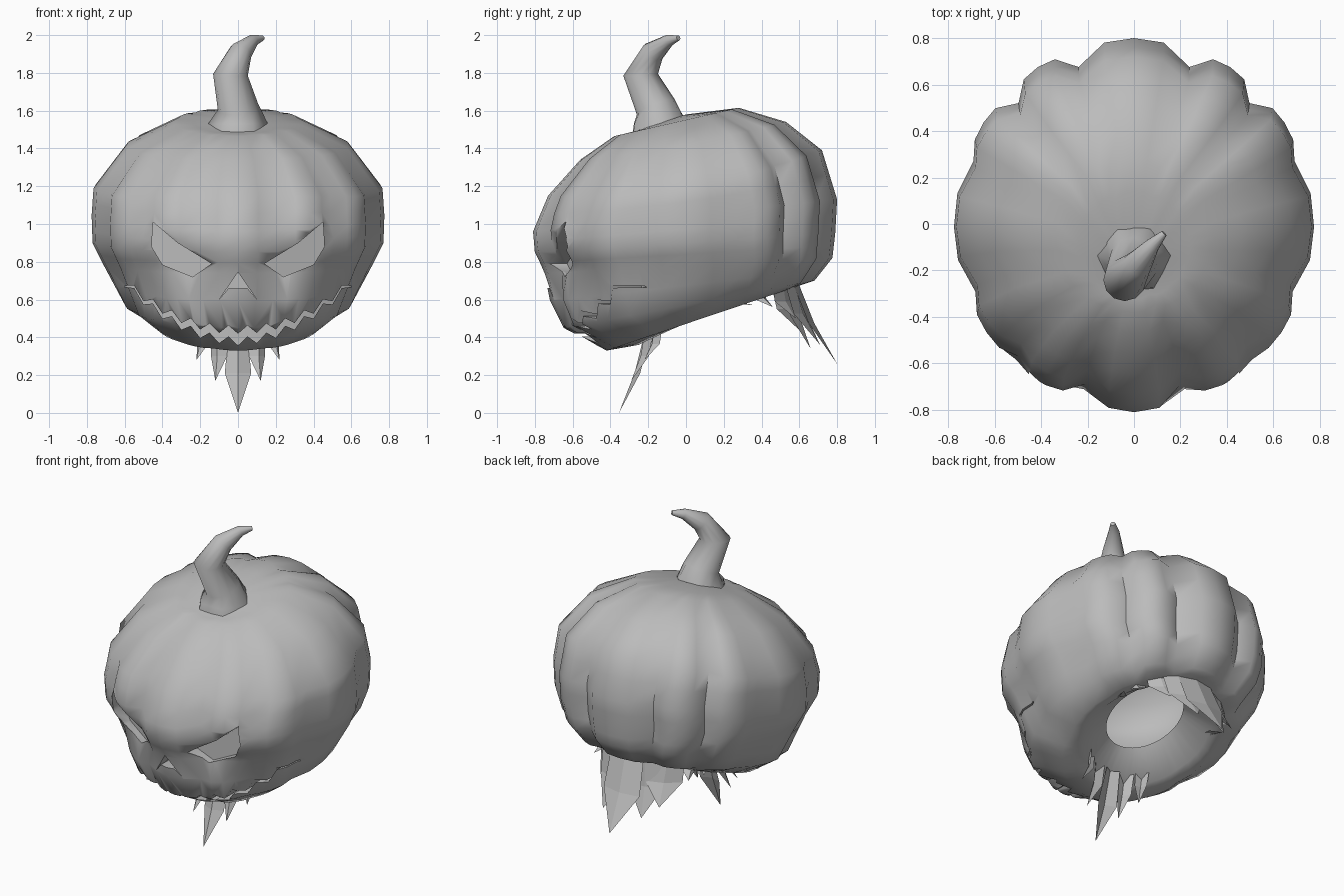
import bpy, bmesh, math
from mathutils import Vector

cube = bpy.data.objects.get("Cube")
if cube:
    bpy.data.objects.remove(cube, do_unlink=True)

grey = bpy.data.materials.new("plain grey")
grey.use_nodes = True
grey.diffuse_color = (0.5, 0.5, 0.5, 1)
for node in grey.node_tree.nodes:
    if node.type == 'BSDF_PRINCIPLED':
        node.inputs["Base Color"].default_value = (0.5, 0.5, 0.5, 1)
        node.inputs["Roughness"].default_value = 0.8


def make(name, verts, faces, fix=True):
    """Mesh object from points and faces, with outward normals."""
    me = bpy.data.meshes.new(name)
    me.from_pydata([tuple(v) for v in verts], [], faces)
    me.materials.append(grey)
    if fix:
        bm = bmesh.new()
        bm.from_mesh(me)
        bmesh.ops.recalc_face_normals(bm, faces=bm.faces)
        bm.to_mesh(me)
        bm.free()
    ob = bpy.data.objects.new(name, me)
    bpy.context.collection.objects.link(ob)
    return ob


def activate(ob):
    bpy.ops.object.select_all(action='DESELECT')
    ob.select_set(True)
    bpy.context.view_layer.objects.active = ob


def smooth(ob, angle):
    activate(ob)
    bpy.ops.object.shade_smooth_by_angle(angle=math.radians(angle))


def loft(name, rings):
    """Skin a list of equal rings and cap both ends."""
    n = len(rings[0])
    verts = [p for r in rings for p in r]
    faces = [(i * n + j, i * n + (j + 1) % n, (i + 1) * n + (j + 1) % n, (i + 1) * n + j)
             for i in range(len(rings) - 1) for j in range(n)]
    last = (len(rings) - 1) * n
    faces += [tuple(range(n)), tuple(range(last, last + n))]
    return make(name, verts, faces)


# Ribs: edge angles measured from the back, with the depth of each valley
half = [(20, .10), (44.5, .085), (69, .045), (112, .05), (138, .05), (163, .10)]
valleys = half + [(360 - a, d) for a, d in reversed(half)]
spokes = []
for k, (a, d) in enumerate(valleys):
    b, d2 = valleys[(k + 1) % len(valleys)]
    b += 360 if b < a else 0
    for t, f in ((0, -d), (.26, -.1 * d), (.5, 0), (.74, -.1 * d2)):
        spokes.append((math.radians(a + (b - a) * t), f))

# Tilted rings from top to bottom:
# front y, z, back y, z, half width, rib strength, lift of the flanks
levels = [
    (-.27, 1.49, .00, 1.58, .14, .4, 0),
    (-.38, 1.465, .28, 1.615, .34, .7, 0),
    (-.56, 1.34, .53, 1.54, .59, .9, -.02),
    (-.73, 1.15, .72, 1.39, .765, 1, -.08),
    (-.81, .96, .80, 1.13, .775, 1, 0),
    (-.80, .85, .79, .95, .77, 1, 0),
    (-.74, .74, .775, .82, .71, 1, 0),
    (-.64, .45, .68, .70, .60, .8, 0),
    (-.42, .33, .59, .67, .46, .6, 0),
    (-.25, .36, .50, .65, .38, .3, .02)]


def ring(level, ribs=1.0):
    fy, fz, by, bz, w, s, lift = level
    pts = []
    for a, f in spokes:
        on_face = math.cos(a) < -.7 and fz < .95
        k = 1 + f * s * ribs * (.4 if on_face else 1)
        c = math.cos(a) * k
        pts.append(Vector((w * math.sin(a) * k, (fy + by) / 2 + (by - fy) / 2 * c,
                           (fz + bz) / 2 + (bz - fz) / 2 * c + lift * math.sin(a) ** 2)))
    return pts


def bump(dx, dz, r):
    return math.exp(-(dx * dx + dz * dz) / (r * r))


def face_shape(p):
    """Sink the eye sockets, push out the nose and cheeks."""
    if p.y < -.2:
        p.y += .07 * bump(abs(p.x) - .30, p.z - .82, .13)
        p.y -= .03 * bump(p.x, p.z - .60, .13) + .03 * bump(abs(p.x) - .30, p.z - .58, .12)
    return p


fine = []
for a, b in zip(levels, levels[1:]):
    fine += [tuple(u + (v - u) * t for u, v in zip(a, b)) for t in (0, .5)]
fine.append(levels[-1])

# Hollow shell: ribbed outside, neck funnel, plain inside
outer = [[face_shape(p) for p in ring(l)] for l in fine]
neck = [ring((-.14, .56, .34, .74, .22, 0, 0))]
centre = Vector((0, 0, .95))
inner = [[centre + (p - centre) * .74 for p in ring(l, 0)] for l in reversed(levels[:-1])]
shell = loft("pumpkin_shell", outer + neck + inner)


def prism(name, outline, depth, slope):
    """Cutter along y whose back end follows the curve of the face."""
    return loft(name, [[Vector((x, -1.1, z)) for x, z in outline],
                       [Vector((x, depth + slope * abs(x), z)) for x, z in outline]])


# Cutters for eyes, nose and grin
eye = [(.45, 1.01), (.32, .90), (.14, .79), (.24, .72), (.40, .785), (.457, .88)]
cutters = [prism("eye_cutter_left", eye, -.68, .36),
           prism("eye_cutter_right", [(-x, z) for x, z in eye], -.68, .36),
           prism("nose_cutter", [(0, .745), (.1, .6), (.05, .66), (-.05, .66), (-.1, .6)],
                 -.64, 0)]
grin = []
for i in range(-12, 13):
    x = i * .05
    mid = .41 + .78 * x * x + (.022 if i % 2 else -.022)
    gap = .027 * (1.15 - abs(x) / .6)
    back = -.40 + .55 * x * x
    grin.append([Vector((x, y, z)) for y, z in ((-1.1, mid + gap), (-1.1, mid - gap),
                                               (back, mid - gap), (back, mid + gap))])
cutters.append(loft("mouth_cutter", grin))

for cutter in cutters:
    cutter.hide_render = True
    activate(shell)
    mod = shell.modifiers.new("cut", 'BOOLEAN')
    mod.operation = 'DIFFERENCE'
    mod.solver = 'EXACT'
    mod.object = cutter
    bpy.ops.object.modifier_apply(modifier=mod.name)
    bpy.data.objects.remove(cutter, do_unlink=True)
smooth(shell, 60)

# Hooked stem: x, y, z, radius
path = [(0, -.13, 1.46, .165), (0, -.135, 1.53, .15), (0, -.16, 1.62, .108),
        (-.04, -.24, 1.79, .092), (.015, -.175, 1.91, .062), (.08, -.09, 1.972, .032),
        (.13, -.04, 1.985, .014)]
points = [Vector(p[:3]) for p in path]
stem_rings = []
for i, p in enumerate(points):
    t = points[min(i + 1, len(points) - 1)] - points[max(i - 1, 0)]
    if i < 2:
        t = Vector((0, 0, 1))
    q = Vector((0, 0, 1)).rotation_difference(t)
    flare = .06 if i < 2 else 0
    stem_rings.append([p + q @ Vector((math.cos(a), math.sin(a), 0)) * path[i][3]
                       * (1 + flare * (-1) ** k)
                       for k, a in enumerate(math.tau * k / 12 for k in range(12))])
smooth(loft("stem", stem_rings), 60)


def shred(name, top, tip, width, belly=1.0, crease=.3):
    """Pointed ragged strip, folded along its middle, hanging from the neck opening."""
    top, tip = Vector(top), Vector(tip)
    out = Vector((top.x, top.y - .1, 0)).normalized()
    side = Vector((-out.y, out.x, 0)) * width / 2
    fold = out * width * crease
    mid = top.lerp(tip, .5) - out * .03
    return make(name, [top - side, top + fold, top + side, mid - side * belly, mid + fold,
                       mid + side * belly, tip],
                [(0, 1, 4, 3), (1, 2, 5, 4), (3, 4, 6), (4, 5, 6)], fix=False)


# Front and side strips
shred("front_shred_middle", (0, -.19, .42), (0, -.355, 0), .10, 1.4)
for s, tag in ((1, "left"), (-1, "right")):
    shred("front_shred_inner_" + tag, (s * .10, -.19, .43), (s * .12, -.29, .17), .10, .9)
    shred("front_shred_outer_" + tag, (s * .19, -.15, .45), (s * .22, -.22, .28), .08, .9)
    shred("side_shred_" + tag, (s * .34, .22, .59), (s * .38, .36, .57), .10, .7)
    shred("rear_side_shred_" + tag, (s * .30, .36, .65), (s * .34, .46, .56), .13, .7)

# Ragged sheet at the back, made of overlapping strips
back = [((-.22, .50, .68), (-.24, .62, .42), .20),
        ((-.10, .55, .69), (-.14, .66, .34), .20),
        ((.02, .57, .69), (-.01, .80, .26), .24),
        ((.13, .55, .69), (.10, .71, .36), .20),
        ((.23, .50, .68), (.21, .58, .50), .16)]
for i, spec in enumerate(back):
    shred("back_shred_%d" % (i + 1), *spec, 1.1, .1)
